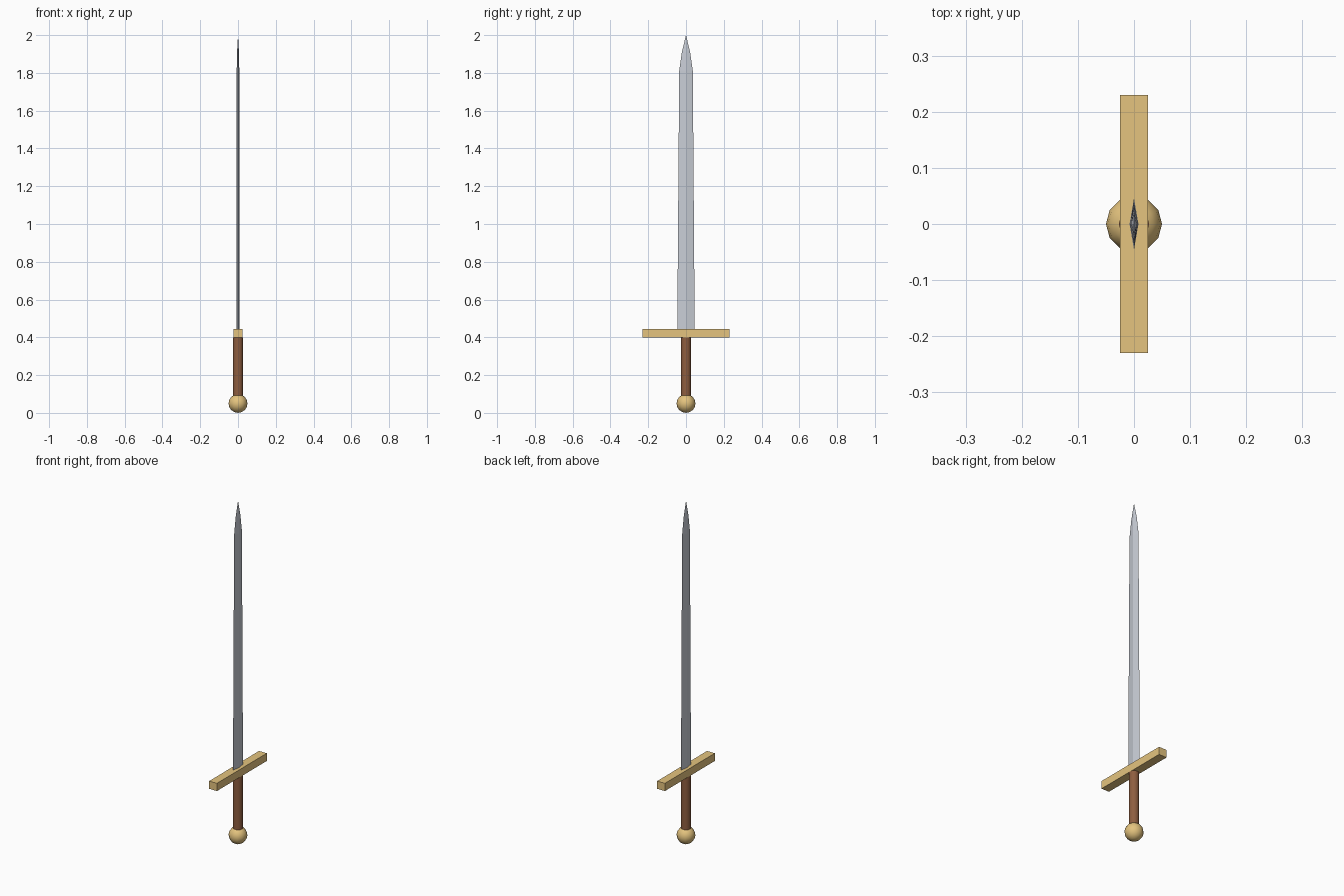
import bpy, bmesh, math

if "Cube" in bpy.data.objects:
    bpy.data.objects.remove(bpy.data.objects["Cube"])


def material(name, rgb):
    m = bpy.data.materials.new(name)
    m.diffuse_color = (*rgb, 1)
    m.use_nodes = True
    m.node_tree.nodes["Principled BSDF"].inputs["Base Color"].default_value = m.diffuse_color
    return m


steel = material("steel", (0.58, 0.61, 0.67))
gold = material("gold", (0.78, 0.55, 0.21))
leather = material("leather", (0.27, 0.11, 0.05))


def finish(name, mat, smooth=False):
    ob = bpy.context.object
    ob.name = name
    ob.data.materials.append(mat)
    if smooth:
        bpy.ops.object.shade_smooth_by_angle(angle=math.radians(50))
    return ob


# Round pommel
bpy.ops.mesh.primitive_uv_sphere_add(segments=12, ring_count=8, radius=0.05, location=(0, 0, 0.05))
finish("pommel", gold, True)

# Grip
bpy.ops.mesh.primitive_cylinder_add(vertices=12, radius=0.027, depth=0.31, location=(0, 0, 0.245))
finish("grip", leather, True)

# Crossguard
bpy.ops.mesh.primitive_cube_add(size=1, location=(0, 0, 0.4225))
bpy.context.object.scale = (0.05, 0.46, 0.045)
bpy.ops.object.transform_apply(location=False, rotation=False, scale=True)
finish("crossguard", gold)

# Blade: diamond sections (z, half thickness, half width) lofted to a point
sections = [(0.445, 0.008, 0.046), (1.81, 0.007, 0.036), (1.91, 0.005, 0.022)]
bm = bmesh.new()
rings = [[bm.verts.new(p) for p in ((t, 0, z), (0, w, z), (-t, 0, z), (0, -w, z))]
         for z, t, w in sections]
tip = bm.verts.new((0, 0, 2.0))
bm.faces.new(rings[0][::-1])
for i in range(4):
    j = (i + 1) % 4
    for a, b in zip(rings, rings[1:]):
        bm.faces.new((a[i], a[j], b[j], b[i]))
    bm.faces.new((rings[-1][i], rings[-1][j], tip))
mesh = bpy.data.meshes.new("blade")
bm.to_mesh(mesh)
bm.free()
blade = bpy.data.objects.new("blade", mesh)
blade.data.materials.append(steel)
bpy.context.collection.objects.link(blade)
